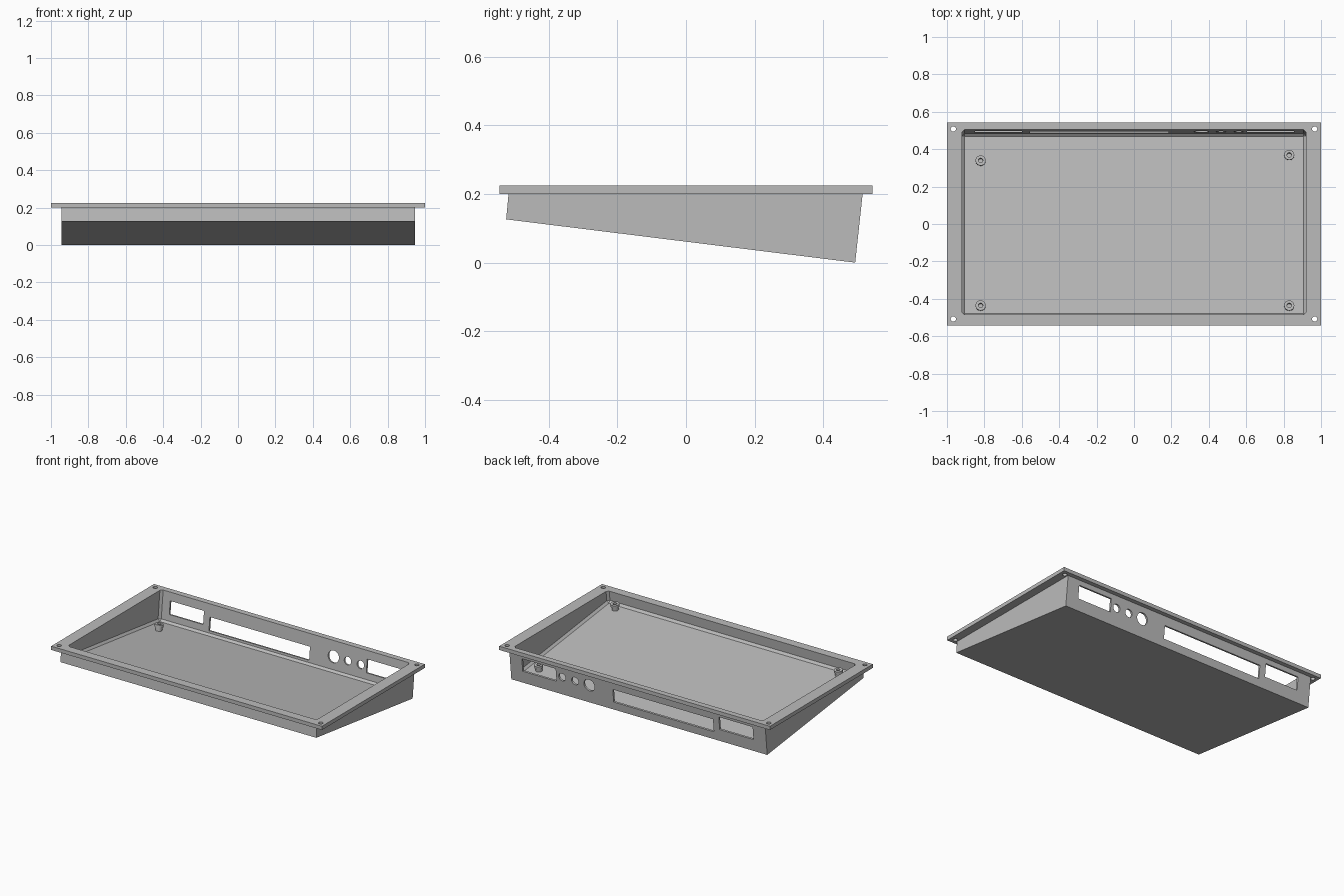
import bpy, bmesh, math
from mathutils import Matrix, Vector

cube = bpy.data.objects.get("Cube")
if cube:
    bpy.data.objects.remove(cube, do_unlink=True)

grey = bpy.data.materials.new("light grey")
grey.use_nodes = True
grey.diffuse_color = (0.5, 0.5, 0.5, 1)
grey.node_tree.nodes["Principled BSDF"].inputs["Base Color"].default_value = (0.5, 0.5, 0.5, 1)

TILT = math.atan2(0.126, 1.017)
LEAN = Matrix.Rotation(-TILT, 4, 'X')


def make(name, bm):
    bmesh.ops.recalc_face_normals(bm, faces=bm.faces)
    mesh = bpy.data.meshes.new(name)
    bm.to_mesh(mesh)
    bm.free()
    mesh.materials.append(grey)
    ob = bpy.data.objects.new(name, mesh)
    bpy.context.collection.objects.link(ob)
    return ob


def side_prism(name, profile, half, bevel=0):
    """Extrude a (y, z) profile across x, bevelling all edges below the rim."""
    bm = bmesh.new()
    face = bm.faces.new([bm.verts.new((-half, y, z)) for y, z in profile])
    ext = bmesh.ops.extrude_face_region(bm, geom=[face])["geom"]
    bmesh.ops.translate(bm, vec=(2 * half, 0, 0),
                        verts=[v for v in ext if isinstance(v, bmesh.types.BMVert)])
    if bevel:
        bmesh.ops.recalc_face_normals(bm, faces=bm.faces)
        rim = max(v.co.z for v in bm.verts) - 0.001
        edges = [e for e in bm.edges if min(v.co.z for v in e.verts) < rim]
        bmesh.ops.bevel(bm, geom=edges, offset=bevel, segments=1, affect='EDGES')
    return make(name, bm)


def box(name, center, size, turn=Matrix()):
    bm = bmesh.new()
    bmesh.ops.create_cube(bm, size=1, matrix=Matrix.Translation(center) @ turn
                          @ Matrix.Diagonal((*size, 1)))
    return make(name, bm)


def cylinder(name, center, radius, depth, turn=Matrix(), sides=32):
    bm = bmesh.new()
    bmesh.ops.create_cone(bm, cap_ends=True, segments=sides, radius1=radius, radius2=radius,
                          depth=depth, matrix=Matrix.Translation(center) @ turn)
    return make(name, bm)


def combine(target, tool, operation):
    mod = target.modifiers.new("cut", 'BOOLEAN')
    mod.operation, mod.solver, mod.object = operation, 'EXACT', tool
    bpy.context.view_layer.update()
    graph = bpy.context.evaluated_depsgraph_get()
    mesh = bpy.data.meshes.new_from_object(target.evaluated_get(graph))
    target.modifiers.clear()
    target.data = mesh
    bpy.data.objects.remove(tool, do_unlink=True)


# Wedge body with overhanging flange, hollowed out
tray = side_prism("tray", [(-0.524, 0.126), (0.493, 0), (0.516, 0.212), (-0.516, 0.212)], 0.945)
combine(tray, box("flange", (0, 0, 0.2125), (2, 1.086, 0.025)), 'UNION')
cavity = side_prism("cavity", [(-0.493, 0.147), (0.483, 0.026), (0.506, 0.24), (-0.483, 0.24)],
                    0.92, 0.014)
combine(tray, cavity, 'DIFFERENCE')

# Rectangular ports in the back wall: x start, x end, centre height
for x0, x1, z in [(-0.85, -0.6, 0.125), (-0.555, 0.185, 0.097), (0.605, 0.855, 0.125)]:
    combine(tray, box("port", ((x0 + x1) / 2, 0.5, z), (x1 - x0, 0.12, 0.088), LEAN), 'DIFFERENCE')

# Round ports
across = LEAN @ Matrix.Rotation(math.pi / 2, 4, 'X')
for x, r in [(0.36, 0.04), (0.465, 0.026), (0.56, 0.026)]:
    combine(tray, cylinder("round_port", (x, 0.5, 0.122), r, 0.12, across), 'DIFFERENCE')

# Screw holes in the flange corners
for x in (-0.966, 0.966):
    for y in (-0.508, 0.508):
        combine(tray, cylinder("screw_hole", (x, y, 0.21), 0.014, 0.1), 'DIFFERENCE')

# Threaded standoffs, square to the sloping floor
parts = [tray]
for i, (x, y) in enumerate([(-0.82, 0.335), (0.83, 0.365), (-0.82, -0.44), (0.83, -0.44)]):
    foot = Vector((x, y, 0.147 - (y + 0.493) * math.tan(TILT)))
    up = LEAN @ Vector((0, 0, 1))
    post = cylinder(f"standoff_{i + 1}", foot + up * 0.012, 0.021, 0.034, LEAN)
    combine(post, cylinder("cap", foot + up * 0.032, 0.027, 0.018, LEAN), 'UNION')
    combine(post, cylinder("bore", foot + up * 0.035, 0.012, 0.05, LEAN), 'DIFFERENCE')
    parts.append(post)

# Smooth the round walls, keep the edges crisp
bpy.ops.object.select_all(action='DESELECT')
for ob in parts:
    ob.select_set(True)
bpy.context.view_layer.objects.active = tray
bpy.ops.object.shade_smooth_by_angle(angle=math.radians(30))
